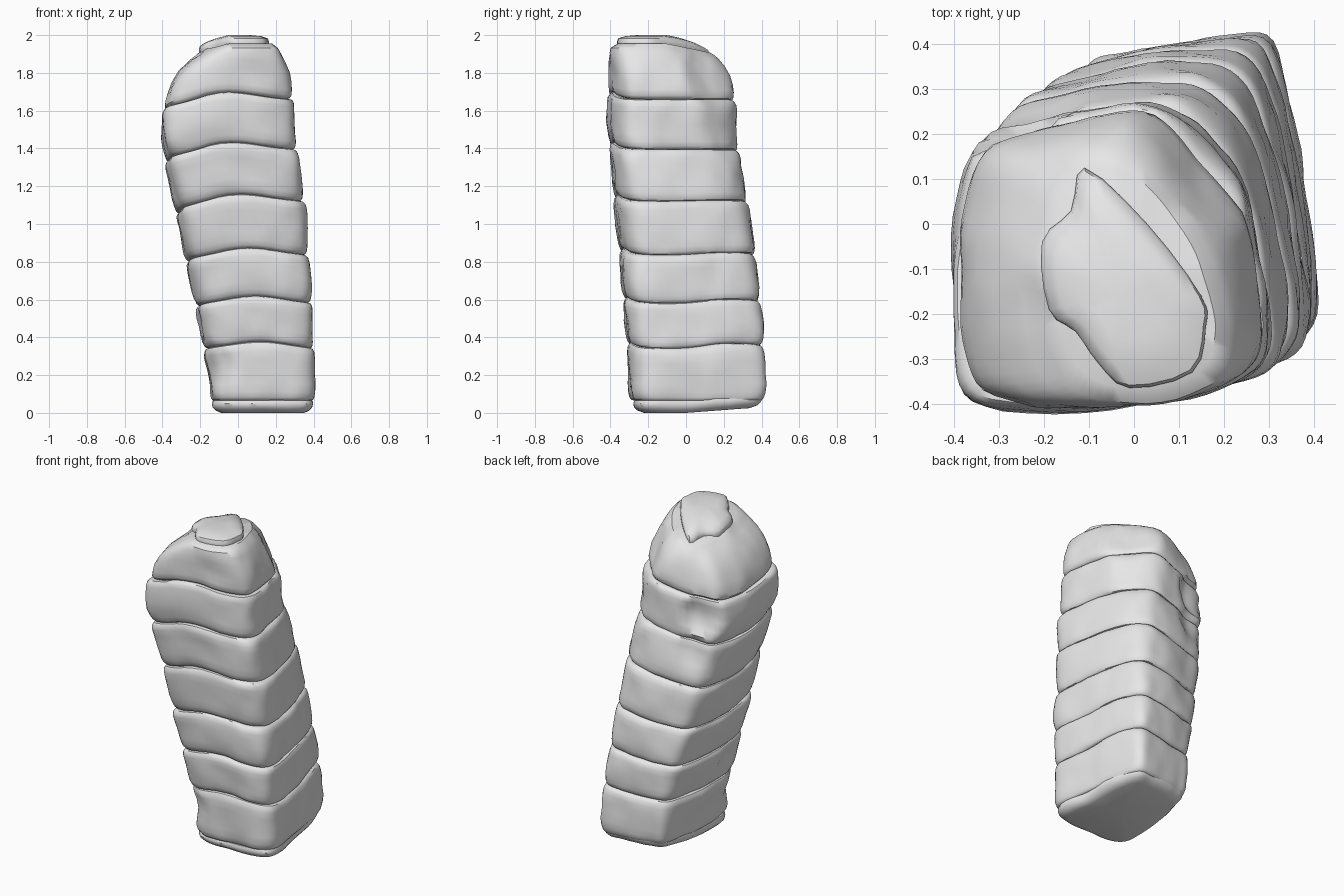
import bpy, bmesh, math
from mathutils import Vector, noise

old = bpy.data.objects.get("Cube")
if old:
    bpy.data.objects.remove(old, do_unlink=True)

stone = bpy.data.materials.new("pale_grey_stone")
stone.use_nodes = True
stone.diffuse_color = (0.8, 0.8, 0.8, 1)
stone.node_tree.nodes["Principled BSDF"].inputs["Base Color"].default_value = (0.8, 0.8, 0.8, 1)

# Matching plan outlines: foot, shoulder and crown of the leaning column
FOOT = [(-.10, .34), (0, .385), (.19, .415), (.31, .405), (.365, .2), (.39, 0),
        (.405, -.2), (.31, -.28), (.1, -.30), (-.06, -.29), (-.14, -.2), (-.145, .1)]
SHOULDER = [(-.35, .175), (-.2, .23), (0, .265), (.13, .215), (.23, .09), (.28, -.1),
            (.30, -.28), (.22, -.36), (0, -.41), (-.33, -.405), (-.395, -.27), (-.405, -.02)]
CROWN = [(-.18, .04), (-.15, .12), (-.08, .16), (.02, .13), (.11, .03), (.17, -.08),
         (.205, -.25), (.17, -.36), (0, -.395), (-.12, -.37), (-.18, -.25), (-.2, -.1)]
CAP = [(-.11, .125), (.03, 0), (.15, -.16), (.16, -.23), (.13, -.33), (-.01, -.365),
       (-.08, -.31), (-.13, -.24), (-.19, -.19), (-.205, -.04), (-.14, .03)]
SEAMS = [.065, .34, .58, .835, 1.12, 1.395, 1.66]
# Hollows pressed into the sides: centre, radius, depth
DENTS = [(Vector((-.26, .21, 1.50)), .13, .06), (Vector((-.22, .25, 1.27)), .11, .03),
         (Vector((-.12, -.27, .25)), .12, .03), (Vector((-.22, -.12, .46)), .09, .02),
         (Vector((.18, .18, 1.80)), .20, .05)]


def clamp(v):
    return max(0.0, min(1.0, v))


def smooth_loop(points, steps):
    """Closed curve through the points."""
    p = [Vector(q) for q in points]
    n = len(p)
    out = []
    for i in range(n):
        a, b, c, d = p[i - 1], p[i], p[(i + 1) % n], p[(i + 2) % n]
        for k in range(steps):
            t = k / steps
            out.append(b + (c - a) * t / 2 + (a - b * 2.5 + c * 2 - d / 2) * t * t
                       + ((b - c) * 3 + d - a) * t ** 3 / 2)
    return out


foot, shoulder, crown = (smooth_loop(s, 6) for s in (FOOT, SHOULDER, CROWN))


def centre(loop):
    return sum(loop, Vector((0, 0))) / len(loop)


def section(z):
    """Plan outline at a height, slightly fuller halfway up."""
    t = clamp((z - .15) / 1.35) ** 1.12
    loop = [a.lerp(b, t) for a, b in zip(foot, shoulder)]
    c = centre(loop)
    swell = math.sin(math.pi * t)
    return [c + (q - c) * (1 + .04 * swell) + Vector((.008, .011)) * swell for q in loop]


def droop(x, y):
    """Slope of the summit towards the back and one side."""
    return .06 * clamp((y + .1) / .22) + .05 * clamp((-x - .05) / .15)


def bow(d, z):
    """Joints rise mid-front and at one rear corner, and dip on the leaning side."""
    n = d.normalized()
    front = max(0, -n.y) ** 5
    dip = max(0, .3 * n.y - .95 * n.x) * clamp((z - .4) / .8)
    rise = max(0, (n.y + n.x) * .707) ** 4
    return .038 * front - .075 * dip + .03 * rise * clamp(1.3 - z)


def weather(p, c, seed):
    inward = Vector((c.x - p.x, c.y - p.y, 0)).normalized()
    push = .013 * noise.noise(p * 5 + Vector((seed, 0, 0)))
    push += .007 * noise.noise(p * 12 + Vector((0, seed, 0)))
    for spot, radius, depth in DENTS:
        push += depth * clamp(1 - ((p - spot).length / radius) ** 2)
    return p + inward * push


def loft(name, rings, angle=40):
    bm = bmesh.new()
    rows = [[bm.verts.new(p) for p in ring] for ring in rings]
    n = len(rows[0])
    for low, high in zip(rows, rows[1:]):
        for i in range(n):
            j = (i + 1) % n
            bm.faces.new((low[i], low[j], high[j], high[i]))
    for row in (rows[0], rows[-1]):
        mid = bm.verts.new(sum((v.co for v in row), Vector()) / n)
        for i in range(n):
            bm.faces.new((row[i], row[(i + 1) % n], mid))
    bmesh.ops.recalc_face_normals(bm, faces=bm.faces)
    mesh = bpy.data.meshes.new(name)
    bm.to_mesh(mesh)
    bm.free()
    mesh.materials.append(stone)
    ob = bpy.data.objects.new(name, mesh)
    bpy.context.collection.objects.link(ob)
    bpy.ops.object.select_all(action="DESELECT")
    ob.select_set(True)
    bpy.context.view_layer.objects.active = ob
    bpy.ops.object.shade_smooth_by_angle(angle=math.radians(angle))


# Stacked pillow-shaped blocks
PILLOW = [(0, .91), (.015, .945), (.06, .97), (.15, .988), (.3, .997), (.5, 1),
          (.7, 1), (.84, .998), (.93, .985), (.985, .955), (1, .91)]
for k, (z0, z1) in enumerate(zip(SEAMS, SEAMS[1:])):
    rings = []
    for v, s in PILLOW:
        z = z0 + (z1 - z0) * v
        loop = section(z)
        c = centre(loop)
        ring = []
        for q in loop:
            d = q - c
            lift = bow(d, z) * (v if k == 0 else 1)
            ring.append(weather(Vector((*(c + d * s), z + lift)), c, k * 7.3))
        rings.append(ring)
    loft(f"block_{k + 1}", rings)

# Tapered top block: height, scale, blend to the crown outline
rings = []
for z, s, b in [(1.66, .88, 0), (1.665, .92, 0), (1.68, .95, 0), (1.71, .96, .03), (1.75, .965, .1),
                (1.80, .98, .26), (1.85, 1, .5), (1.90, 1.01, .78), (1.93, 1, .94), (1.955, .88, 1)]:
    loop = [p.lerp(q, b) for p, q in zip(section(1.5), crown)]
    c = centre(loop)
    ring = []
    for q in loop:
        d = q - c
        p = c + d * s
        lift = bow(d, z) * (1 - b) - droop(p.x, p.y) * b ** 3 * .75
        ring.append(weather(Vector((*p, z + lift)), c, 50))
    rings.append(ring)
loft("top_block", rings)

# Thin foot slab, tilted up towards the back
rings = []
for z, s in [(0, .78), (.012, .88), (.03, .935), (.05, .95), (.066, .93), (.07, .86)]:
    loop = section(0)
    c = centre(loop)
    ring = []
    for q in loop:
        p = c + (q - c) * s
        ring.append(weather(Vector((*p, z + .03 * clamp(p.y / .4))), c, 80))
    rings.append(ring)
loft("foot_slab", rings)

# Flat cap stone on the summit
outline = smooth_loop(CAP, 3)
c = centre(outline)
rings = []
for z, s in [(1.925, .95), (1.94, .99), (1.965, 1), (1.983, .97), (1.994, .8), (2, .5)]:
    ring = []
    for q in outline:
        p = c + (q - c) * s
        ring.append(Vector((*p, z - droop(p.x, p.y) * .8)))
    rings.append(ring)
loft("cap_stone", rings, 50)
